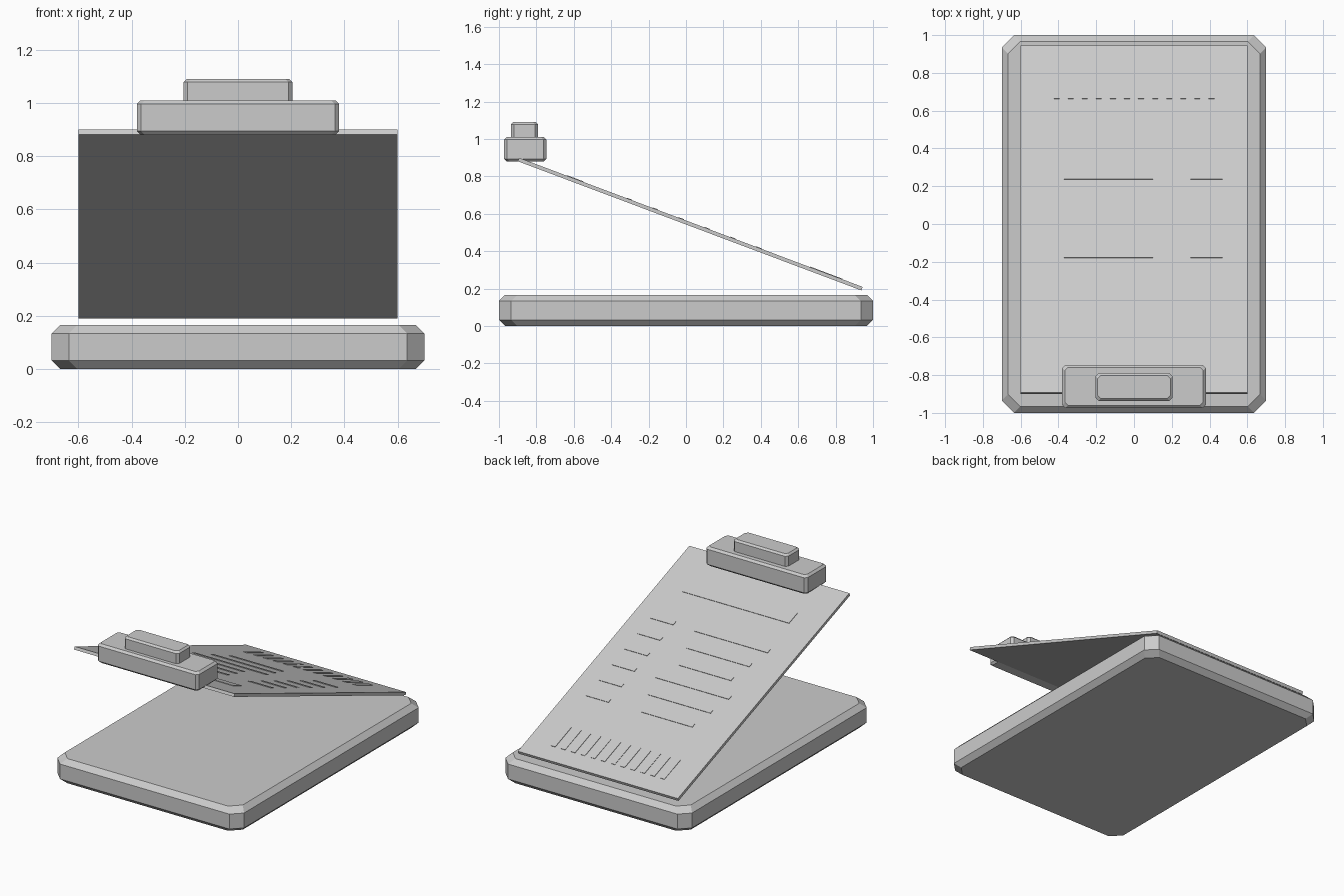
import bpy, bmesh, math
from mathutils import Matrix, Vector

cube = bpy.data.objects.get("Cube")
if cube:
    bpy.data.objects.remove(cube, do_unlink=True)

grey = bpy.data.materials.new("plain_grey")
grey.use_nodes = True
colour = (0.6, 0.6, 0.6, 1)
grey.diffuse_color = colour
grey.node_tree.nodes["Principled BSDF"].inputs["Base Color"].default_value = colour


def finish(bm, name, matrix=Matrix()):
    bmesh.ops.recalc_face_normals(bm, faces=bm.faces)
    mesh = bpy.data.meshes.new(name)
    bm.to_mesh(mesh)
    bm.free()
    mesh.materials.append(grey)
    obj = bpy.data.objects.new(name, mesh)
    obj.matrix_world = matrix
    bpy.context.collection.objects.link(obj)
    return obj


def octagon(hx, hy, cut):
    """Rectangle with clipped corners, counter-clockwise."""
    return [(hx, cut - hy), (hx, hy - cut), (hx - cut, hy), (cut - hx, hy),
            (-hx, hy - cut), (-hx, cut - hy), (cut - hx, -hy), (hx - cut, -hy)]


def chamfered_block(name, hx, hy, z0, z1, cut, edge, y=0):
    """Clipped-corner slab with chamfered top and bottom rims."""
    bm = bmesh.new()
    rings = []
    for z, inset in ((z0, edge), (z0 + edge, 0), (z1 - edge, 0), (z1, edge)):
        rings.append([bm.verts.new((px, py + y, z))
                      for px, py in octagon(hx - inset, hy - inset, cut)])
    for low, high in zip(rings, rings[1:]):
        for i in range(8):
            j = (i + 1) % 8
            bm.faces.new((low[i], low[j], high[j], high[i]))
    bm.faces.new(rings[0][::-1])
    bm.faces.new(rings[-1])
    return finish(bm, name)


def box(name, size, centre, matrix):
    bm = bmesh.new()
    bmesh.ops.create_cube(bm, size=1)
    bmesh.ops.scale(bm, vec=size, verts=bm.verts)
    bmesh.ops.translate(bm, vec=centre, verts=bm.verts)
    return finish(bm, name, matrix)


# Base slab and two-step clip
chamfered_block("base", 0.7, 1.0, 0, 0.167, 0.065, 0.033)
chamfered_block("clip_body", 0.38, 0.114, 0.88, 1.01, 0.016, 0.014, y=-0.86)
chamfered_block("clip_handle", 0.205, 0.073, 0.99, 1.09, 0.016, 0.012, y=-0.863)

# Sloping sheet
THICK, LENGTH = 0.02, 1.963
slope = (Matrix.Translation((0, 0.0225, 0.545))
         @ Matrix.Rotation(math.radians(-20.6), 4, 'X'))
box("sheet", (1.2, LENGTH, THICK), (0, 0, 0), slope)


# Thin printed plates on the sheet
def plate(name, x, y, width, height):
    box(name, (width, height, 0.004), (x, y, THICK / 2 + 0.001), slope)


plate("heading_plate", 0.01, -0.66, 0.8, 0.095)
for row in range(6):
    y = -0.352 + 0.148 * row
    plate(f"label_line_{row + 1}", 0.383, y, 0.17, 0.03)
    plate(f"text_line_{row + 1}", -0.135, y, 0.55 - 0.08 * (row % 3), 0.03)
for bar in range(12):
    plate(f"barcode_bar_{bar + 1}", 0.41 - 0.0745 * bar, 0.773, 0.03, 0.185)
